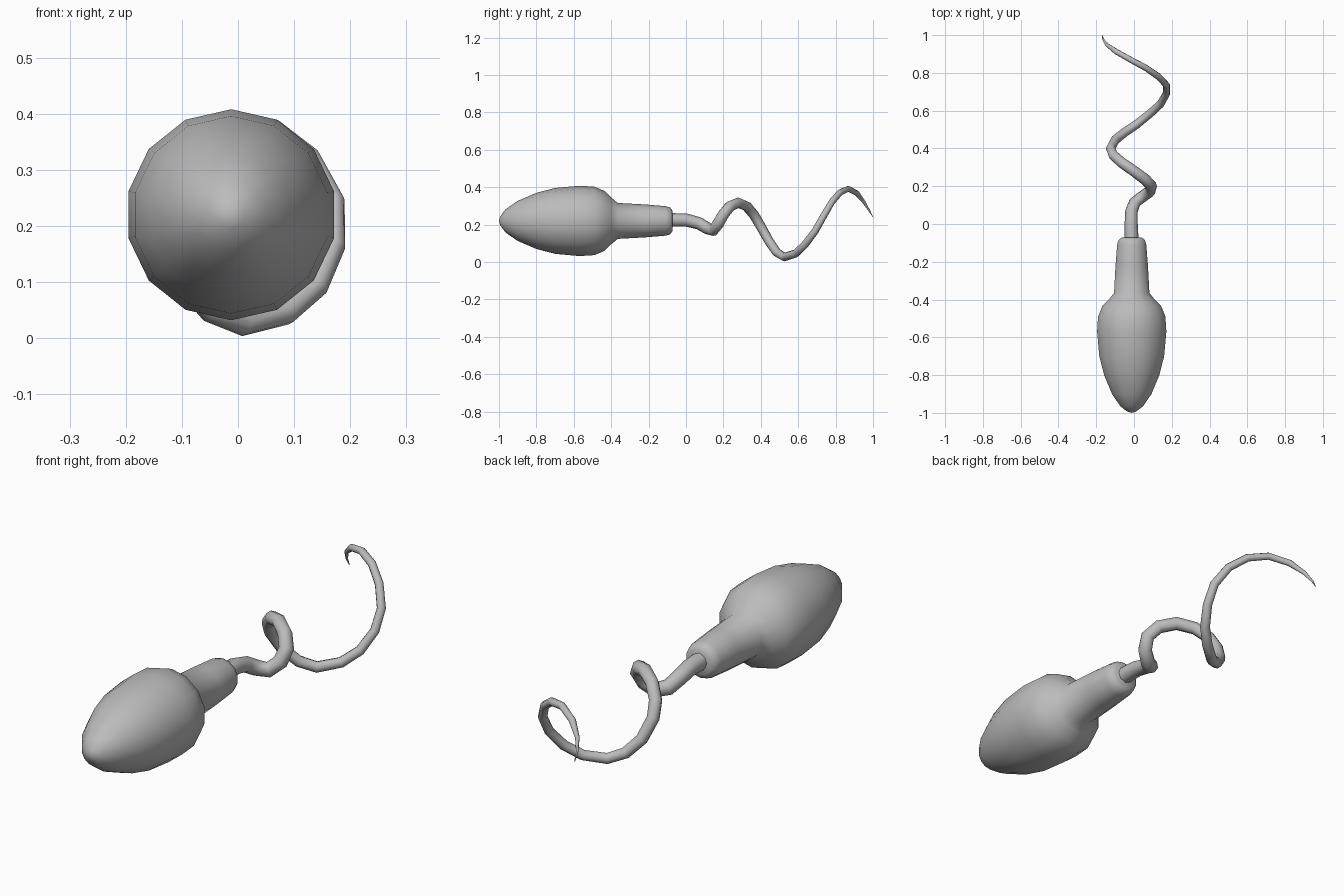
import bpy, bmesh, math

if "Cube" in bpy.data.objects:
    bpy.data.objects.remove(bpy.data.objects["Cube"])

CX, CZ = -0.012, 0.22      # body axis
SIDES = 14

grey = bpy.data.materials.new("plain grey")
grey.diffuse_color = (0.5, 0.5, 0.5, 1)
grey.use_nodes = True
grey.node_tree.nodes["Principled BSDF"].inputs["Base Color"].default_value = grey.diffuse_color


def finish(obj):
    obj.data.materials.append(grey)
    bpy.ops.object.select_all(action='DESELECT')
    obj.select_set(True)
    bpy.context.view_layer.objects.active = obj
    bpy.ops.object.shade_smooth_by_angle(angle=math.radians(60))


# Head and neck: one profile (y, radius) turned about the y axis
profile = [(-0.993, 0.024), (-0.965, 0.062), (-0.90, 0.107), (-0.80, 0.150),
           (-0.70, 0.176), (-0.57, 0.188), (-0.49, 0.183), (-0.435, 0.160),
           (-0.40, 0.125), (-0.365, 0.096), (-0.22, 0.088), (-0.11, 0.079),
           (-0.085, 0.072), (-0.072, 0.055)]
bm = bmesh.new()
rings = []
for y, r in profile:
    rings.append([bm.verts.new((CX + r * math.sin(a), y, CZ + r * math.cos(a)))
                  for a in (2 * math.pi * i / SIDES for i in range(SIDES))])
for a, b in zip(rings, rings[1:]):
    for i in range(SIDES):
        j = (i + 1) % SIDES
        bm.faces.new((a[i], a[j], b[j], b[i]))
tip = bm.verts.new((CX, -1.0, CZ))
for i in range(SIDES):
    bm.faces.new((tip, rings[0][(i + 1) % SIDES], rings[0][i]))
bm.faces.new(rings[-1])
bmesh.ops.recalc_face_normals(bm, faces=bm.faces)
mesh = bpy.data.meshes.new("head_and_neck")
bm.to_mesh(mesh)
bm.free()
head = bpy.data.objects.new("head_and_neck", mesh)
bpy.context.collection.objects.link(head)
finish(head)

# Tail: tapering tube along a widening spiral path
path = [(-0.012, -0.10, 0.225), (-0.015, 0.0, 0.225), (-0.013, 0.07, 0.207),
        (0.005, 0.115, 0.180), (0.045, 0.145, 0.170), (0.083, 0.172, 0.205),
        (0.092, 0.200, 0.255), (0.060, 0.235, 0.298), (0.0, 0.280, 0.317),
        (-0.065, 0.325, 0.298), (-0.110, 0.365, 0.250), (-0.123, 0.400, 0.190),
        (-0.100, 0.445, 0.110), (-0.050, 0.485, 0.052), (0.010, 0.525, 0.027),
        (0.085, 0.585, 0.045), (0.140, 0.635, 0.092), (0.172, 0.690, 0.165),
        (0.172, 0.735, 0.245), (0.130, 0.780, 0.322), (0.065, 0.825, 0.373),
        (-0.015, 0.868, 0.392), (-0.095, 0.913, 0.368), (-0.145, 0.950, 0.322),
        (-0.165, 0.980, 0.275), (-0.166, 0.999, 0.242)]
curve = bpy.data.curves.new("tail", 'CURVE')
curve.dimensions = '3D'
curve.bevel_depth = 1.0
curve.bevel_resolution = 2
curve.use_fill_caps = True
spline = curve.splines.new('POLY')
spline.points.add(len(path) - 1)
for p, co in zip(spline.points, path):
    p.co = (*co, 1)
    t = (co[1] + 0.1) / 1.1
    p.radius = 0.037 - 0.024 * t if t < 0.92 else 0.015 - 0.0135 * (t - 0.92) / 0.08
tail = bpy.data.objects.new("tail", curve)
bpy.context.collection.objects.link(tail)
bpy.ops.object.select_all(action='DESELECT')
tail.select_set(True)
bpy.context.view_layer.objects.active = tail
bpy.ops.object.convert(target='MESH')
finish(bpy.context.view_layer.objects.active)
